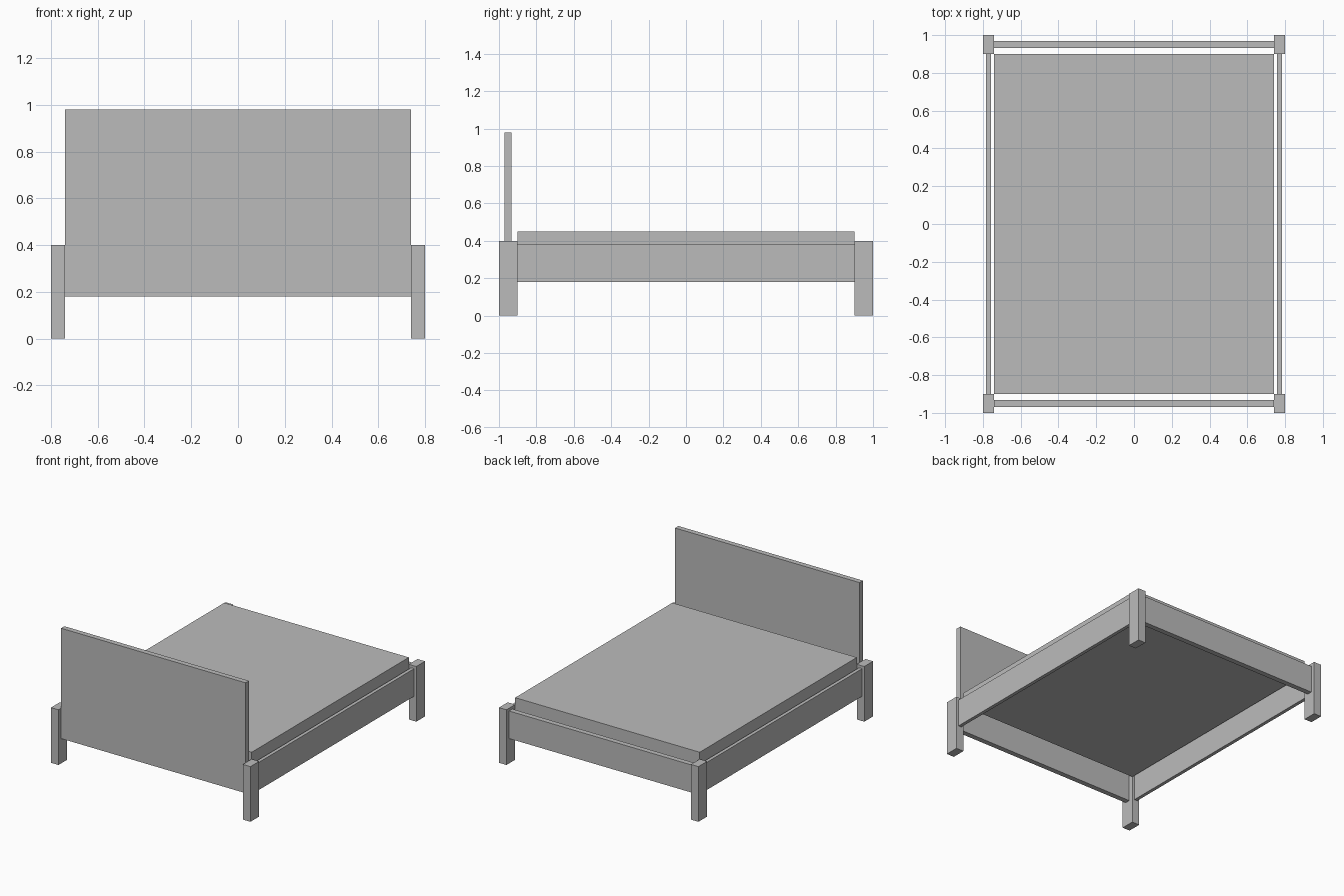
import bpy

cube = bpy.data.objects.get("Cube")
if cube:
    bpy.data.objects.remove(cube, do_unlink=True)

# Single plain finish
GREY = (0.5, 0.5, 0.5, 1.0)
grey = bpy.data.materials.new("plain_grey")
grey.use_nodes = True
grey.diffuse_color = GREY
grey.node_tree.nodes["Principled BSDF"].inputs["Base Color"].default_value = GREY


def box(name, x, y, z):
    """Flat-sided box spanning the given (low, high) ranges."""
    spans = (x, y, z)
    bpy.ops.mesh.primitive_cube_add(size=1, location=[(a + b) / 2 for a, b in spans])
    obj = bpy.context.object
    obj.name = name
    obj.scale = [b - a for a, b in spans]
    bpy.ops.object.transform_apply(location=False, rotation=False, scale=True)
    obj.data.materials.append(grey)
    return obj


def mirrored(span, side):
    return tuple(sorted(side * v for v in span))


INNER_X, INNER_Y = 0.74, 0.9
RAIL_BOTTOM, RAIL_TOP = 0.18, 0.38
across = (-INNER_X, INNER_X)
along = (-INNER_Y, INNER_Y)
board_y = (0.932, 0.97)

# Legs and side rails
for side, sx in (("left", 1), ("right", -1)):
    for end, sy in (("front", -1), ("back", 1)):
        box(f"{end}_{side}_leg", mirrored((INNER_X, 0.8), sx),
            mirrored((INNER_Y, 1.0), sy), (0, 0.4))
    box(f"{side}_side_rail", mirrored((0.758, 0.783), sx), along,
        (RAIL_BOTTOM, RAIL_TOP))

# End boards
box("headboard", across, mirrored(board_y, -1), (RAIL_BOTTOM, 0.98))
box("footboard", across, board_y, (RAIL_BOTTOM, RAIL_TOP))

# Mattress
box("mattress", across, along, (0.35, 0.45))
